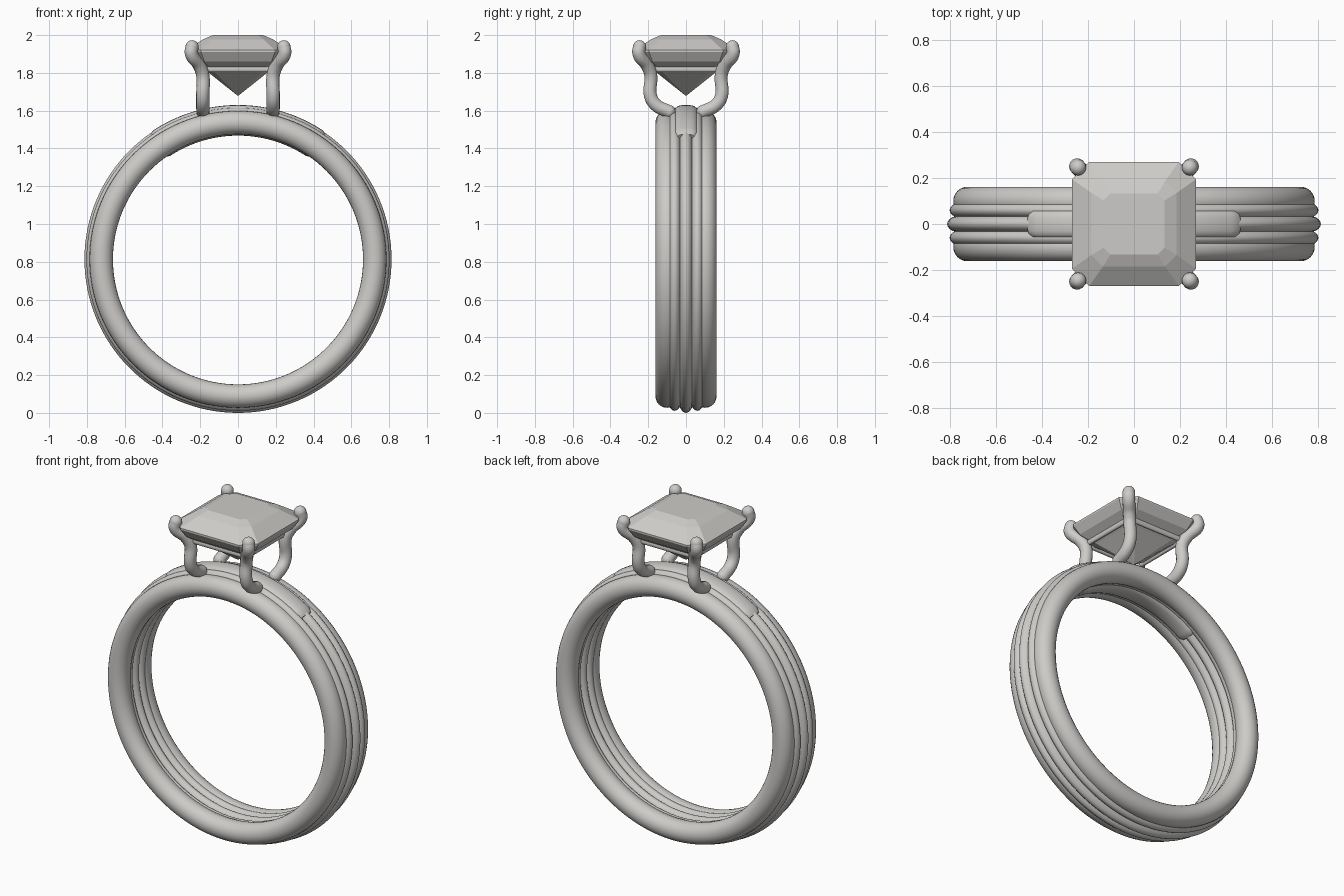
import bpy, bmesh
from math import sin, cos, pi, radians, copysign
from mathutils import Vector

cube = bpy.data.objects.get("Cube")
if cube:
    bpy.data.objects.remove(cube, do_unlink=True)


def material(name, rgb):
    m = bpy.data.materials.new(name)
    m.use_nodes = True
    m.diffuse_color = (*rgb, 1)
    m.node_tree.nodes["Principled BSDF"].inputs["Base Color"].default_value = (*rgb, 1)
    return m


METAL = material("pale silver", (0.61, 0.60, 0.58))
CENTRE_Z = 0.813


def finish(bm, name, mat, smooth=True):
    bmesh.ops.recalc_face_normals(bm, faces=bm.faces)
    mesh = bpy.data.meshes.new(name)
    bm.to_mesh(mesh)
    bm.free()
    obj = bpy.data.objects.new(name, mesh)
    bpy.context.collection.objects.link(obj)
    mesh.materials.append(mat)
    if smooth:
        bpy.ops.object.select_all(action="DESELECT")
        obj.select_set(True)
        bpy.context.view_layer.objects.active = obj
        bpy.ops.object.shade_smooth_by_angle(angle=radians(40))
    return obj


def loft(name, rings, mat, closed=False, smooth=True):
    """Skin a list of equal point loops, joined end to end or capped."""
    bm = bmesh.new()
    loops = [[bm.verts.new(p) for p in ring] for ring in rings]
    pairs = list(zip(loops, loops[1:]))
    if closed:
        pairs.append((loops[-1], loops[0]))
    else:
        bm.faces.new(loops[0])
        bm.faces.new(loops[-1])
    n = len(loops[0])
    for a, b in pairs:
        for i in range(n):
            j = (i + 1) % n
            bm.faces.new((a[i], a[j], b[j], b[i]))
    return finish(bm, name, mat, smooth)


def section(angle, y, radius, half_y, half_r, power=1.0, n=24):
    """Rounded cross-section of the band at an angle from the top."""
    pts = []
    for i in range(n):
        t = 2 * pi * i / n
        c, s = cos(t), sin(t)
        r = radius + half_r * copysign(abs(s) ** power, s)
        pts.append((r * sin(angle), y + half_y * copysign(abs(c) ** power, c),
                    CENTRE_Z + r * cos(angle)))
    return pts


def tube(name, points, radius, mat, closed=False):
    """Smooth round wire along points, with ball ends when open."""
    curve = bpy.data.curves.new(name, "CURVE")
    curve.dimensions = "3D"
    curve.bevel_depth = radius
    curve.bevel_resolution = 5
    curve.resolution_u = 8
    spline = curve.splines.new("BEZIER")
    spline.bezier_points.add(len(points) - 1)
    spline.use_cyclic_u = closed
    for bp, p in zip(spline.bezier_points, points):
        bp.co = p
        kind = "VECTOR" if closed else "AUTO"
        bp.handle_left_type = bp.handle_right_type = kind
    temp = bpy.data.objects.new(name + "_path", curve)
    bpy.context.collection.objects.link(temp)
    bpy.context.view_layer.update()
    mesh = bpy.data.meshes.new_from_object(
        temp.evaluated_get(bpy.context.evaluated_depsgraph_get()))
    bm = bmesh.new()
    bm.from_mesh(mesh)
    bpy.data.objects.remove(temp, do_unlink=True)
    bpy.data.meshes.remove(mesh)
    if not closed:
        for p in (points[0], points[-1]):
            ball = bmesh.ops.create_uvsphere(bm, u_segments=16, v_segments=10, radius=radius)
            bmesh.ops.translate(bm, verts=ball["verts"], vec=Vector(p))
    return finish(bm, name, mat)


# Five ridges of the band: name, offset, radius, half width, half thickness
RIDGES = [("centre_ridge", 0, 0.740, 0.040, 0.073)]
for side, word in ((-1, "front"), (1, "back")):
    RIDGES.append((word + "_inner_ridge", side * 0.06, 0.735, 0.038, 0.067))
    RIDGES.append((word + "_outer_ridge", side * 0.100, 0.724, 0.062, 0.062))
STEPS = 128
for name, y, r, hy, hr in RIDGES:
    loft(name, [section(2 * pi * k / STEPS, y, r, hy, hr) for k in range(STEPS)],
         METAL, closed=True)

# Raised bridge over the top of the band, with tapered ends
rings = []
SPAN = radians(35)
for k in range(41):
    t = -1 + k / 20
    f = 0.8 if abs(t) > 0.99 else 1.0
    rings.append(section(SPAN * t, 0, 0.736, 0.068 * f, 0.081 * (0.5 + 0.5 * f), 0.6))
loft("top_bridge", rings, METAL)

# Four claws holding the stone
for sx, side in ((1, "left"), (-1, "right")):
    for sy, end in ((-1, "front"), (1, "back")):
        path = [(0.185, 0.09, 1.595), (0.187, 0.155, 1.627), (0.187, 0.187, 1.675),
                (0.187, 0.187, 1.79), (0.205, 0.205, 1.84),
                (0.247, 0.250, 1.905), (0.243, 0.246, 1.938)]
        tube(f"{end}_{side}_claw", [(sx * x, sy * y, z) for x, y, z in path], 0.035, METAL)

# Square wire under the stone
tube("support_rail", [(x * 0.187, y * 0.187, 1.82)
                      for x, y in ((-1, -1), (1, -1), (1, 1), (-1, 1))],
     0.017, METAL, closed=True)


# Step-cut stone from stacked cut-corner squares: half size, corner cut, height
def octagon(h, cut, z):
    a = h - cut
    return [(h, -a, z), (h, a, z), (a, h, z), (-a, h, z),
            (-h, a, z), (-h, -a, z), (-a, -h, z), (a, -h, z)]


STEPS_CUT = [(0.003, 0.001, 1.68), (0.16, 0.035, 1.805), (0.238, 0.06, 1.86),
             (0.27, 0.075, 1.91), (0.27, 0.075, 1.92), (0.185, 0.05, 1.978),
             (0.133, 0.03, 2.0)]
loft("stone", [octagon(*s) for s in STEPS_CUT], METAL, smooth=False)
